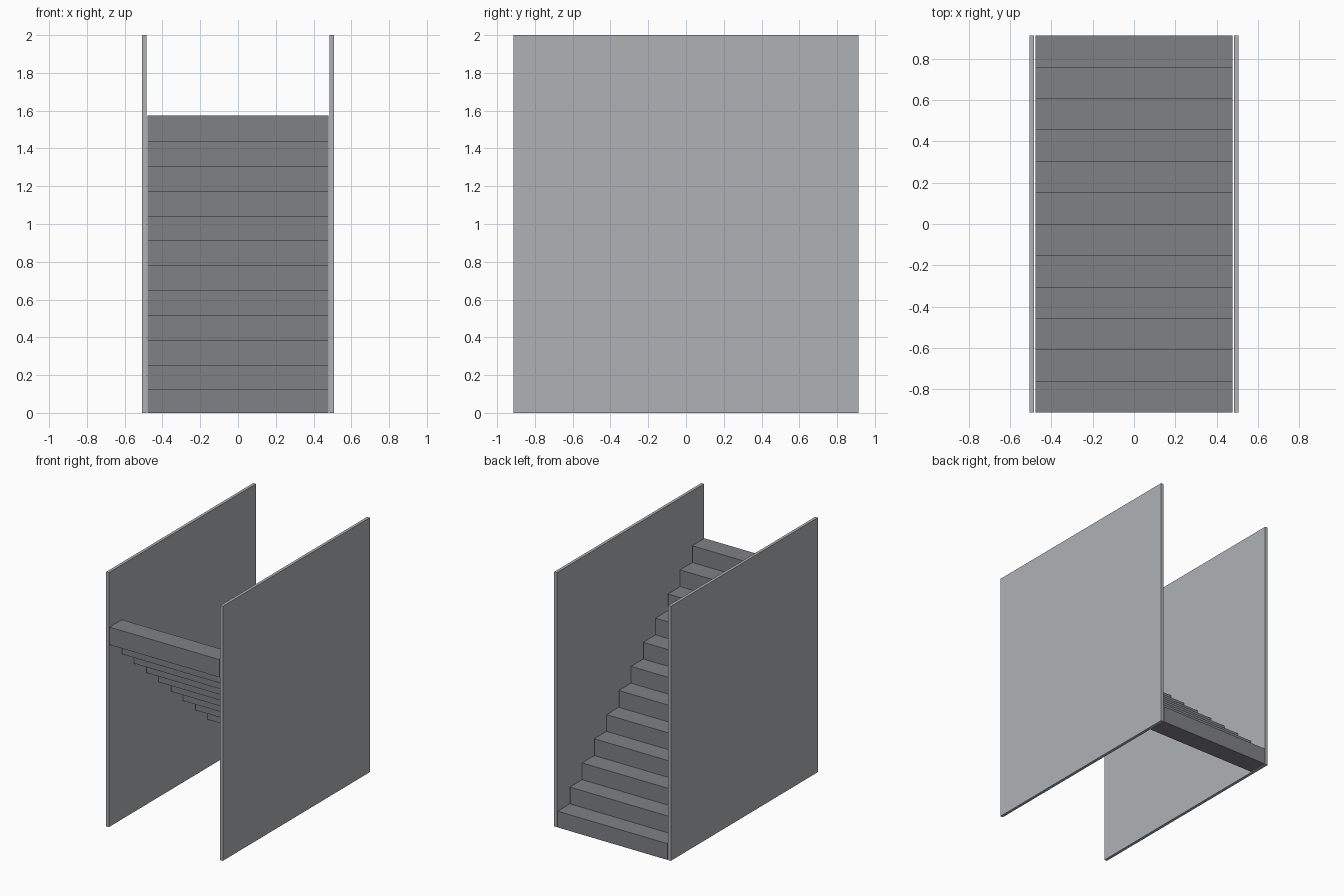
import bpy

if "Cube" in bpy.data.objects:
    bpy.data.objects.remove(bpy.data.objects["Cube"])

STEPS = 12
HALF_LEN = 0.913                  # half of the run along y
TREAD = 2 * HALF_LEN / STEPS
FIRST_TOP, RISE = 0.1275, 0.1315
BLOCK = 0.139                     # each block reaches just below the next tread


def material(name, color):
    mat = bpy.data.materials.new(name)
    mat.diffuse_color = (*color, 1)
    mat.use_nodes = True
    mat.node_tree.nodes["Principled BSDF"].inputs["Base Color"].default_value = mat.diffuse_color
    return mat


def box(name, mat, x0, x1, y0, y1, z0, z1):
    bpy.ops.mesh.primitive_cube_add(
        size=1, location=((x0 + x1) / 2, (y0 + y1) / 2, (z0 + z1) / 2))
    ob = bpy.context.object
    ob.name = name
    ob.scale = (x1 - x0, y1 - y0, z1 - z0)
    bpy.ops.object.transform_apply(location=False, rotation=False, scale=True)
    ob.data.materials.append(mat)
    return ob


step_grey = material("step_grey", (0.215, 0.22, 0.235))
wall_grey = material("wall_grey", (0.43, 0.45, 0.465))

# Solid block steps, rising from the back (+y) to the front (-y)
for i in range(STEPS):
    top = FIRST_TOP + i * RISE
    y = HALF_LEN - i * TREAD
    box(f"step_{i + 1:02d}", step_grey, -0.478, 0.478,
        y - TREAD, y, max(0, top - BLOCK), top)

# Thin side walls, with a narrow gap to the steps
box("right_wall", wall_grey, 0.484, 0.507, -HALF_LEN, HALF_LEN, 0, 2)
box("left_wall", wall_grey, -0.507, -0.484, -HALF_LEN, HALF_LEN, 0, 2)
